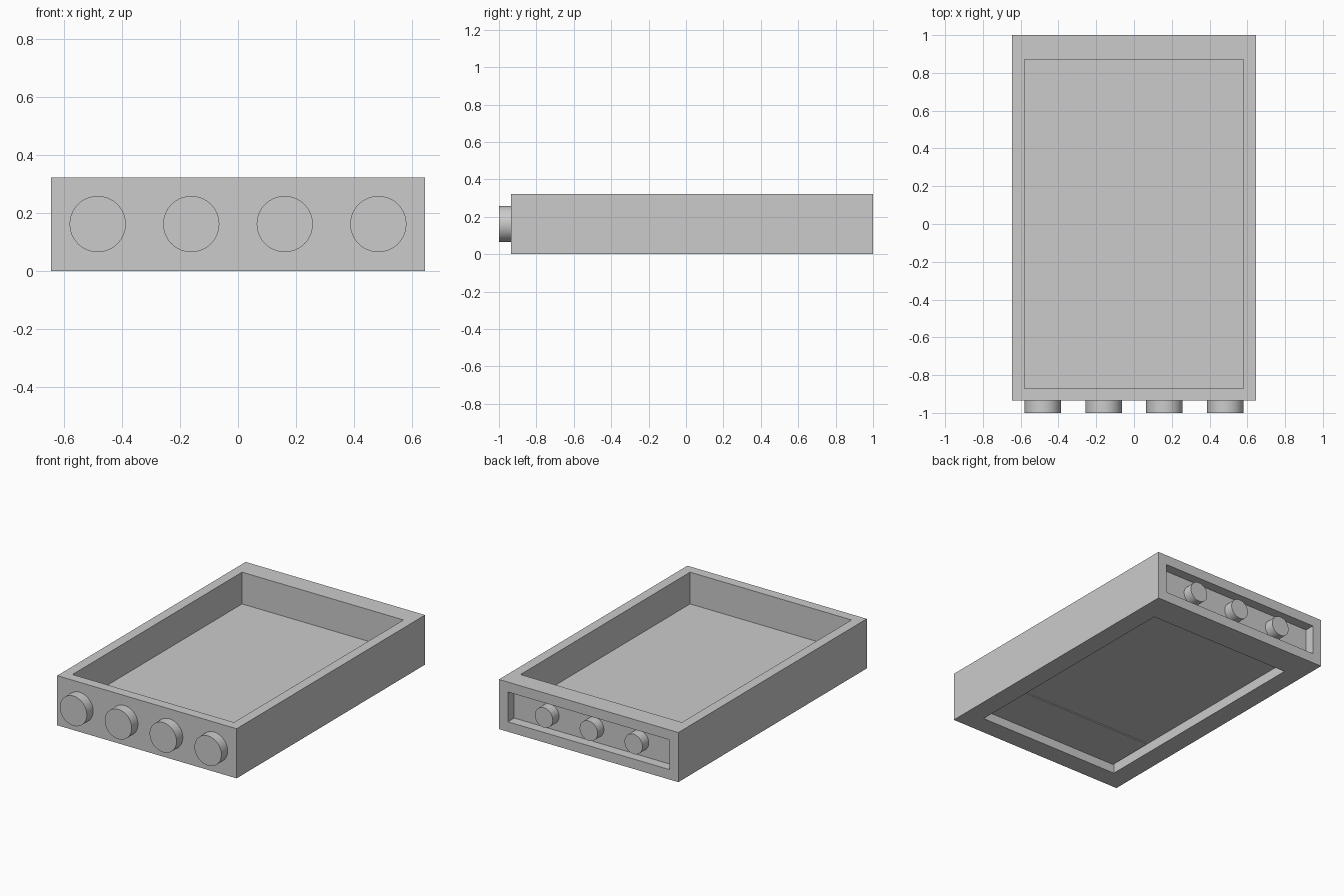
import bpy
import math

cube = bpy.data.objects.get("Cube")
if cube:
    bpy.data.objects.remove(cube, do_unlink=True)

# One grid unit: the case is 20 wide, 30 deep and 5 tall, with knobs 1 unit proud
U = 2 / 31

grey = bpy.data.materials.new("plain_grey")
grey.use_nodes = True
colour = (0.6, 0.6, 0.6, 1)
grey.diffuse_color = colour
grey.node_tree.nodes["Principled BSDF"].inputs["Base Color"].default_value = colour


def place(x, y, z):
    """Grid position, measured from the case's front left bottom corner."""
    return ((x - 10) * U, (y - 14.5) * U, z * U)


def box(name, low, high):
    centre = [(a + b) / 2 for a, b in zip(low, high)]
    bpy.ops.mesh.primitive_cube_add(size=1, location=place(*centre))
    obj = bpy.context.object
    obj.name = name
    obj.scale = [(b - a) * U for a, b in zip(low, high)]
    bpy.ops.object.transform_apply(location=False, rotation=False, scale=True)
    obj.data.materials.append(grey)
    return obj


def cylinder(name, x, y_front, radius):
    bpy.ops.mesh.primitive_cylinder_add(
        vertices=64, radius=radius * U, depth=U,
        location=place(x, y_front + 0.5, 2.5), rotation=(math.pi / 2, 0, 0))
    obj = bpy.context.object
    obj.name = name
    obj.data.materials.append(grey)
    bpy.ops.object.shade_smooth_by_angle(angle=math.radians(40))


def cut(target, low, high):
    cutter = box("cutter", low, high)
    cutter.hide_render = True
    mod = target.modifiers.new("recess", "BOOLEAN")
    mod.operation = "DIFFERENCE"
    mod.solver = "EXACT"
    mod.object = cutter
    bpy.context.view_layer.objects.active = target
    bpy.ops.object.modifier_apply(modifier=mod.name)
    bpy.data.objects.remove(cutter, do_unlink=True)


# Case with open tray on top, socket bay at the back and shallow bay underneath
case = box("case", (0, 0, 0), (20, 30, 5))
cut(case, (1, 1, 1.8), (19, 28, 6))
cut(case, (1, 29, 1), (19, 31, 4))
cut(case, (2, 2, -1), (18, 27, 1))

# Raised cover at the front of the bottom bay
box("bottom_cover", (2.1, 2, 0.9), (17.9, 7, 1))

# Front knobs
for i in range(4):
    cylinder(f"front_knob_{i + 1}", 2.5 + 5 * i, -1, 1.5)

# Rear sockets, flush with the back face
for i in range(3):
    cylinder(f"rear_socket_{i + 1}", 5 + 5 * i, 29, 1)
